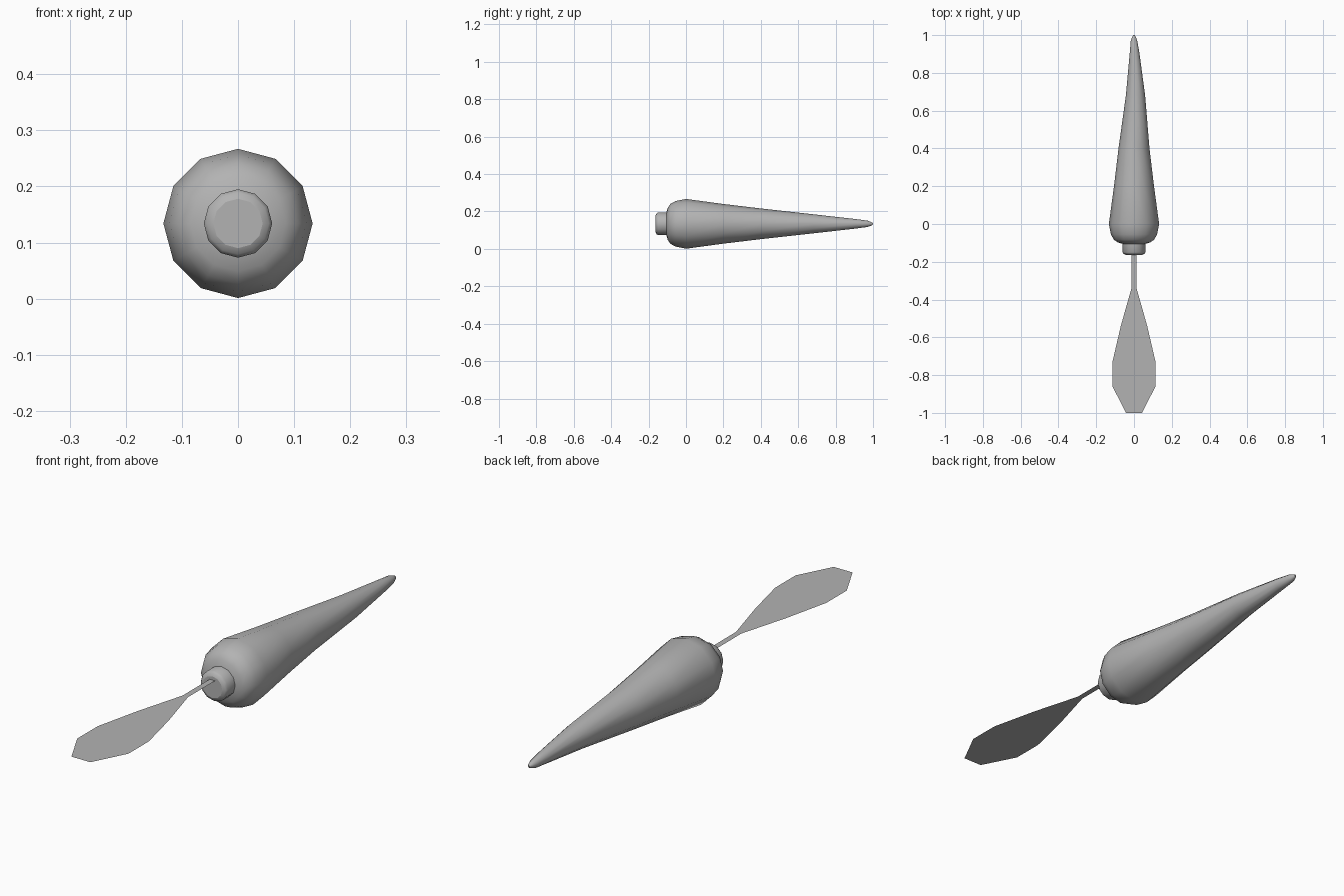
import bpy, bmesh, math

if "Cube" in bpy.data.objects:
    bpy.data.objects.remove(bpy.data.objects["Cube"])

CZ = 0.134       # height of the long axis
LEAF_Z = 0.163   # height of the flat leaf

grey = bpy.data.materials.new("grey")
grey.diffuse_color = (0.45, 0.45, 0.45, 1)
grey.use_nodes = True
grey.node_tree.nodes["Principled BSDF"].inputs["Base Color"].default_value = grey.diffuse_color


def finish(bm, name):
    me = bpy.data.meshes.new(name)
    bm.to_mesh(me)
    bm.free()
    me.materials.append(grey)
    ob = bpy.data.objects.new(name, me)
    bpy.context.collection.objects.link(ob)
    return ob


def loft(name, rings, sides=12):
    """Rings of (y, radius, x offset) joined along y; smooth sides, flat sharp end caps."""
    bm = bmesh.new()
    loops = []
    for y, r, dx in rings:
        loops.append([bm.verts.new((dx + r * math.cos(2 * math.pi * i / sides), y,
                                    CZ + r * math.sin(2 * math.pi * i / sides)))
                      for i in range(sides)])
    for a, b in zip(loops, loops[1:]):
        for i in range(sides):
            j = (i + 1) % sides
            bm.faces.new((a[i], a[j], b[j], b[i])).smooth = True
    for loop in (loops[0], loops[-1]):
        cap = bm.faces.new(loop)
        for e in cap.edges:
            e.smooth = False
    bmesh.ops.recalc_face_normals(bm, faces=bm.faces[:])
    return finish(bm, name)


# Tapered root body, bending slightly near the tip
loft("root_body", [
    (-0.105, 0.06, 0), (-0.098, 0.085, 0), (-0.083, 0.107, 0), (-0.055, 0.122, 0),
    (0.0, 0.133, 0), (0.2, 0.106, 0), (0.4, 0.082, 0), (0.68, 0.051, 0.008),
    (0.91, 0.025, 0.003), (0.97, 0.017, 0), (0.99, 0.01, 0), (1.0, 0.004, 0)])

# Short collar with a rounded shoulder and flat end
loft("collar", [(-0.09, 0.061, 0), (-0.15, 0.061, 0), (-0.158, 0.055, 0), (-0.163, 0.044, 0)])

# Flat leaf and stem: half outline mirrored across x
outline = [(-0.155, 0.012), (-0.335, 0.012), (-0.54, 0.07),
           (-0.73, 0.114), (-0.86, 0.114), (-1.0, 0.042)]
bm = bmesh.new()
pairs = [(bm.verts.new((-w, y, LEAF_Z)), bm.verts.new((w, y, LEAF_Z))) for y, w in outline]
for (a, b), (c, d) in zip(pairs, pairs[1:]):
    bm.faces.new((a, c, d, b))
finish(bm, "leaf")
